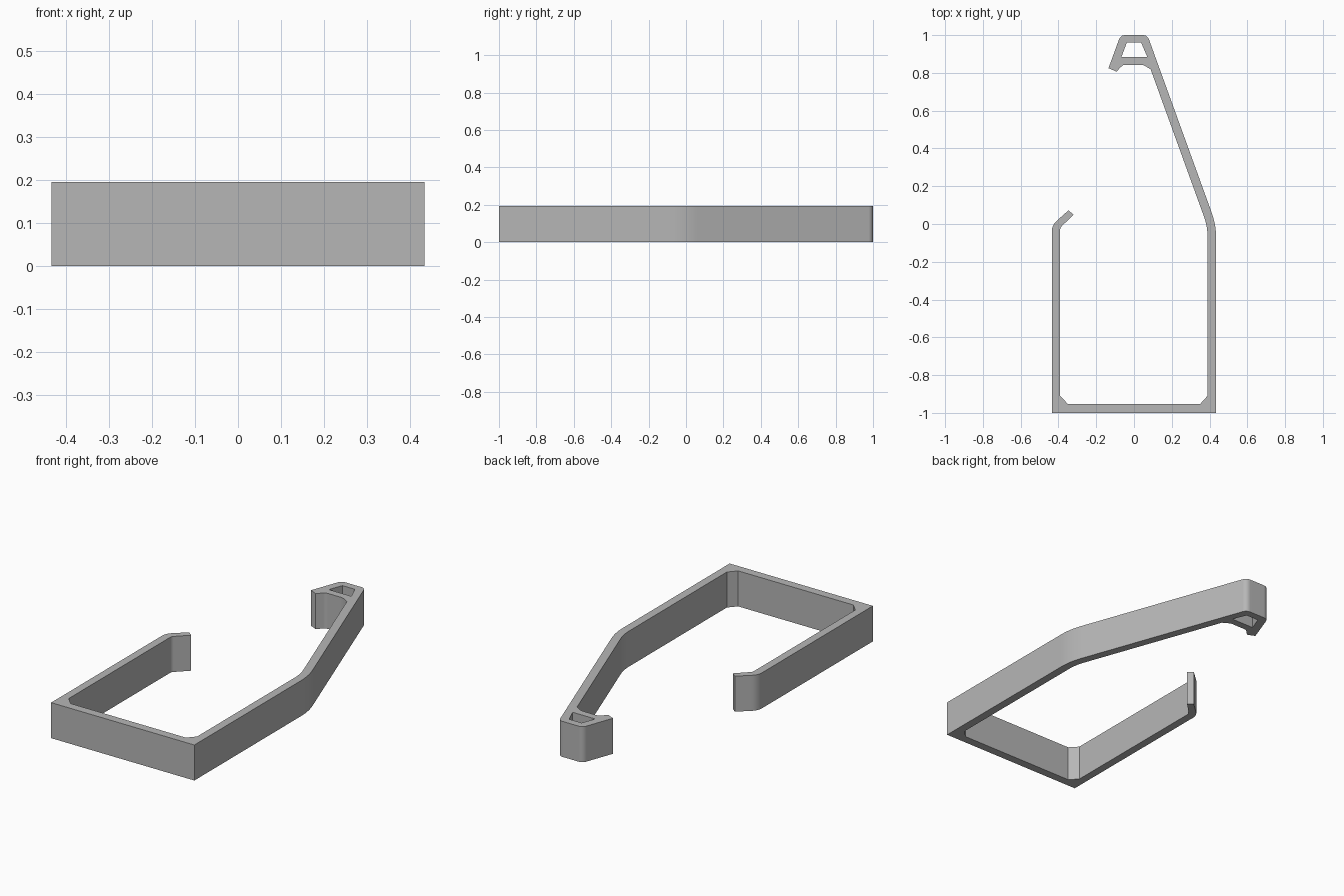
import bpy, bmesh
from mathutils import Vector

HEIGHT = 0.195
cube = bpy.data.objects.get("Cube")
if cube:
    bpy.data.objects.remove(cube, do_unlink=True)

grey = bpy.data.materials.new("plain_grey")
grey.use_nodes = True
grey.diffuse_color = (0.47, 0.47, 0.47, 1)
grey.node_tree.nodes["Principled BSDF"].inputs["Base Color"].default_value = grey.diffuse_color


def rounded(corners, steps=6):
    """Outline from (x, y, trim) corners; trim is the length cut back for rounding."""
    out = []
    for i, (x, y, trim) in enumerate(corners):
        p = Vector((x, y, 0))
        if not trim:
            out.append(p)
            continue
        before = Vector((*corners[i - 1][:2], 0))
        after = Vector((*corners[(i + 1) % len(corners)][:2], 0))
        a = p + (before - p).normalized() * trim
        b = p + (after - p).normalized() * trim
        for k in range(steps + 1):
            t = k / steps
            out.append(a * (1 - t) ** 2 + p * (2 * t * (1 - t)) + b * t ** 2)
    return out


# Clip outline: frame, long arm, hooked head, then inside walls and short lip
outline = rounded([
    (-0.435, -1, 0), (0.435, -1, 0),
    (0.435, -0.005, 0.07), (0.071, 1, 0.025),
    (-0.071, 1, 0.025), (-0.135, 0.825, 0),
    (-0.093, 0.807, 0), (-0.057, 0.843, 0.012),
    (0.047, 0.843, 0.012), (0.088, 0.819, 0),
    (0.389, -0.012, 0.05), (0.389, -0.91, 0),
    (0.35, -0.953, 0), (-0.35, -0.953, 0),
    (-0.391, -0.91, 0), (-0.391, -0.02, 0.012),
    (-0.32, 0.05, 0), (-0.347, 0.072, 0),
    (-0.435, -0.006, 0.035),
])
# Opening through the head
opening = rounded([(-0.038, 0.96, 0), (0.038, 0.96, 0),
                   (0.071, 0.883, 0), (-0.067, 0.883, 0)])

bm = bmesh.new()
for loop in (outline, opening):
    verts = [bm.verts.new(p) for p in loop]
    for i, v in enumerate(verts):
        bm.edges.new((verts[i - 1], v))
bmesh.ops.triangle_fill(bm, edges=bm.edges[:], use_beauty=True, use_dissolve=False)
result = bmesh.ops.extrude_face_region(bm, geom=bm.faces[:], use_keep_orig=True)
top = [g for g in result["geom"] if isinstance(g, bmesh.types.BMVert)]
bmesh.ops.translate(bm, verts=top, vec=(0, 0, HEIGHT))
bmesh.ops.recalc_face_normals(bm, faces=bm.faces[:])

mesh = bpy.data.meshes.new("clip_body")
bm.to_mesh(mesh)
bm.free()
mesh.materials.append(grey)
body = bpy.data.objects.new("clip_body", mesh)
bpy.context.collection.objects.link(body)

# Smooth the rounded bends while keeping the long walls flat
bpy.ops.object.select_all(action="DESELECT")
body.select_set(True)
bpy.context.view_layer.objects.active = body
bpy.ops.object.shade_smooth_by_angle(angle=0.4)
normals = body.modifiers.new("flat_walls", "WEIGHTED_NORMAL")
normals.keep_sharp = True
